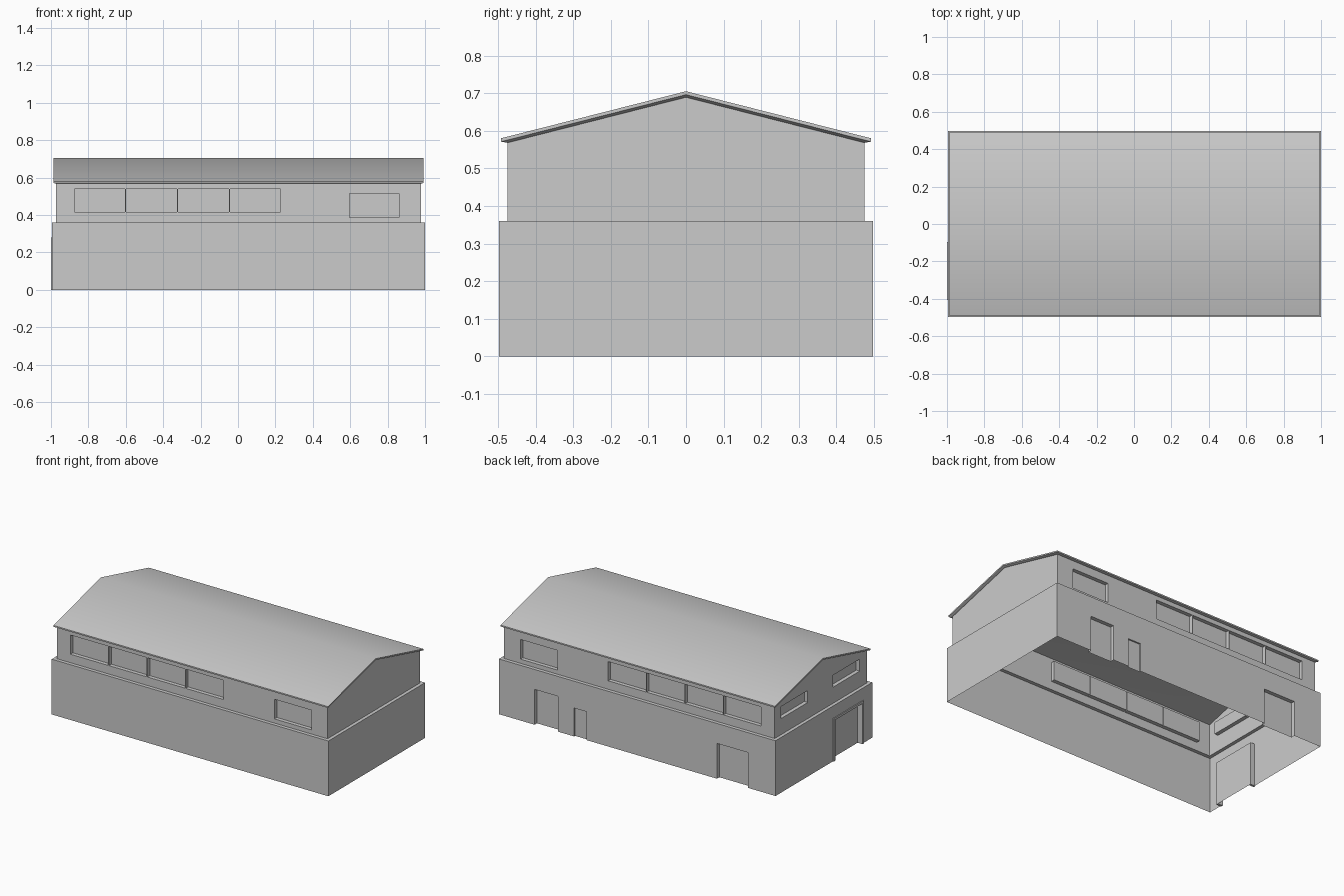
import bpy, bmesh
from mathutils import Vector

cube = bpy.data.objects.get("Cube")
if cube:
    bpy.data.objects.remove(cube, do_unlink=True)

grey = bpy.data.materials.new("light grey")
grey.use_nodes = True
colour = (0.6, 0.6, 0.6, 1)
grey.diffuse_color = colour
grey.node_tree.nodes["Principled BSDF"].inputs["Base Color"].default_value = colour

CX = 0.003                      # the body sits slightly off the door frame
LX, LY, LZ = 0.997, 0.498, 0.36  # lower storey half sizes and top
UX, UY = 0.975, 0.475            # upper storey half sizes
EAVE, RIDGE = 0.568, 0.689       # wall tops


def finish(name, bm):
    mesh = bpy.data.meshes.new(name)
    bm.to_mesh(mesh)
    bm.free()
    mesh.materials.append(grey)
    obj = bpy.data.objects.new(name, mesh)
    bpy.context.collection.objects.link(obj)
    return obj


def wall(name, axis, offset, outline, openings=()):
    """Thin wall facing outward along axis; openings (u0, u1, z0, z1, depth) are pushed in."""
    side = 1 if offset > 0 else -1
    normal = Vector((side, 0, 0)) if axis == "x" else Vector((0, side, 0))
    along = Vector((0, 1, 0)) if axis == "x" else Vector((1, 0, 0))
    base = Vector((CX, 0, 0)) + normal * abs(offset)
    bm = bmesh.new()
    face = bm.faces.new([bm.verts.new(base + along * u + Vector((0, 0, z))) for u, z in outline])
    face.normal_update()
    if face.normal.dot(normal) < 0:
        face.normal_flip()
    for u0, u1, z0, z1, depth in openings:
        # cut along the four sides of the opening
        cuts = [(along, u0), (along, u1), (Vector((0, 0, 1)), z0), (Vector((0, 0, 1)), z1)]
        for direction, d in cuts:
            flat = [f for f in bm.faces if abs(f.normal.dot(normal)) > 0.9
                    and abs((f.calc_center_median() - base).dot(normal)) < 1e-4]
            geom = flat + list({e for f in flat for e in f.edges}) + list({v for f in flat for v in f.verts})
            point = base + direction * d
            bmesh.ops.bisect_plane(bm, geom=geom, dist=1e-5, plane_co=point, plane_no=direction)
        bm.normal_update()
        # push the opening inward
        inner = []
        for f in bm.faces:
            c = f.calc_center_median() - base
            if abs(c.dot(normal)) < 1e-4 and u0 < c.dot(along) < u1 and z0 < c.z < z1:
                inner.append(f)
        new = bmesh.ops.extrude_face_region(bm, geom=inner)["geom"]
        moved = [v for v in new if isinstance(v, bmesh.types.BMVert)]
        bmesh.ops.translate(bm, verts=moved, vec=normal * -depth)
        bmesh.ops.delete(bm, geom=inner, context="FACES")
        bm.normal_update()
    # doors have no floor
    floor = [f for f in bm.faces if all(v.co.z < 1e-4 for v in f.verts)]
    bmesh.ops.delete(bm, geom=floor, context="FACES")
    bmesh.ops.dissolve_limit(bm, angle_limit=0.01, verts=bm.verts[:], edges=bm.edges[:])
    return finish(name, bm)


def rect(half, z0, z1):
    return [(-half, z0), (half, z0), (half, z1), (-half, z1)]


# Lower storey
wall("lower_front_wall", "y", -LY, rect(LX, 0, LZ))
wall("lower_left_wall", "x", LX, rect(LY, 0, LZ))
wall("lower_back_wall", "y", LY, rect(LX, 0, LZ),
     [(0.57, 0.74, 0, 0.23, 0.025), (0.365, 0.455, 0, 0.185, 0.01), (-0.8, -0.575, 0, 0.23, 0.025)])
wall("lower_right_wall", "x", -LX, rect(LY, 0, LZ), [(-0.4, -0.1, 0, 0.275, 0.03)])

# Upper storey
row = [(-0.878 + i * 0.277, -0.606 + i * 0.277, 0.415, 0.54, 0.025) for i in range(4)]
row.append((0.592, 0.858, 0.387, 0.515, 0.025))
gable = rect(UY, LZ, EAVE)
gable.insert(3, (0, RIDGE))
wall("upper_front_wall", "y", -UY, rect(UX, LZ, EAVE), row)
wall("upper_back_wall", "y", UY, rect(UX, LZ, EAVE), row)
wall("left_gable", "x", UX, gable)
wall("right_gable", "x", -UX, gable,
     [(0.135, 0.41, 0.465, 0.543, 0.025), (-0.4, -0.125, 0.465, 0.543, 0.025)])

# Ledge between the storeys
bm = bmesh.new()
corners = [(-1, -1), (1, -1), (1, 1), (-1, 1)]
outer = [bm.verts.new((CX + a * LX, b * LY, LZ)) for a, b in corners]
inner = [bm.verts.new((CX + a * UX, b * UY, LZ)) for a, b in corners]
for i in range(4):
    j = (i + 1) % 4
    bm.faces.new((outer[i], outer[j], inner[j], inner[i]))
finish("wall_ledge", bm)

# Roof: top, thin fascia, and underside tapering in to the walls
bm = bmesh.new()
rings = []
for hx, hy, eave, ridge in [(0.99, 0.492, 0.58, 0.705), (0.99, 0.492, 0.571, 0.696), (UX, UY, EAVE, RIDGE)]:
    loop = [(-hx, -hy, eave), (hx, -hy, eave), (hx, 0, ridge),
            (hx, hy, eave), (-hx, hy, eave), (-hx, 0, ridge)]
    rings.append([bm.verts.new((CX + x, y, z)) for x, y, z in loop])
for a, b in zip(rings, rings[1:]):
    for i in range(6):
        j = (i + 1) % 6
        bm.faces.new((a[i], b[i], b[j], a[j]))
for ring in (rings[0], rings[-1]):
    bm.faces.new((ring[0], ring[1], ring[2], ring[5]))
    bm.faces.new((ring[5], ring[2], ring[3], ring[4]))
bmesh.ops.recalc_face_normals(bm, faces=bm.faces[:])
roof = finish("roof", bm)
bpy.ops.object.select_all(action="DESELECT")
roof.select_set(True)
bpy.context.view_layer.objects.active = roof
bpy.ops.object.shade_smooth_by_angle()

# Large door frame on the end wall
def box(name, y0, y1, z0, z1):
    bm = bmesh.new()
    bmesh.ops.create_cube(bm, size=1)
    for v in bm.verts:
        v.co = (-0.982 + v.co.x * 0.036, y0 + (v.co.y + 0.5) * (y1 - y0), z0 + (v.co.z + 0.5) * (z1 - z0))
    finish(name, bm)


box("door_frame_front_post", -0.405, -0.39, 0, 0.265)
box("door_frame_back_post", -0.11, -0.095, 0, 0.265)
box("door_frame_lintel", -0.405, -0.095, 0.265, 0.28)
